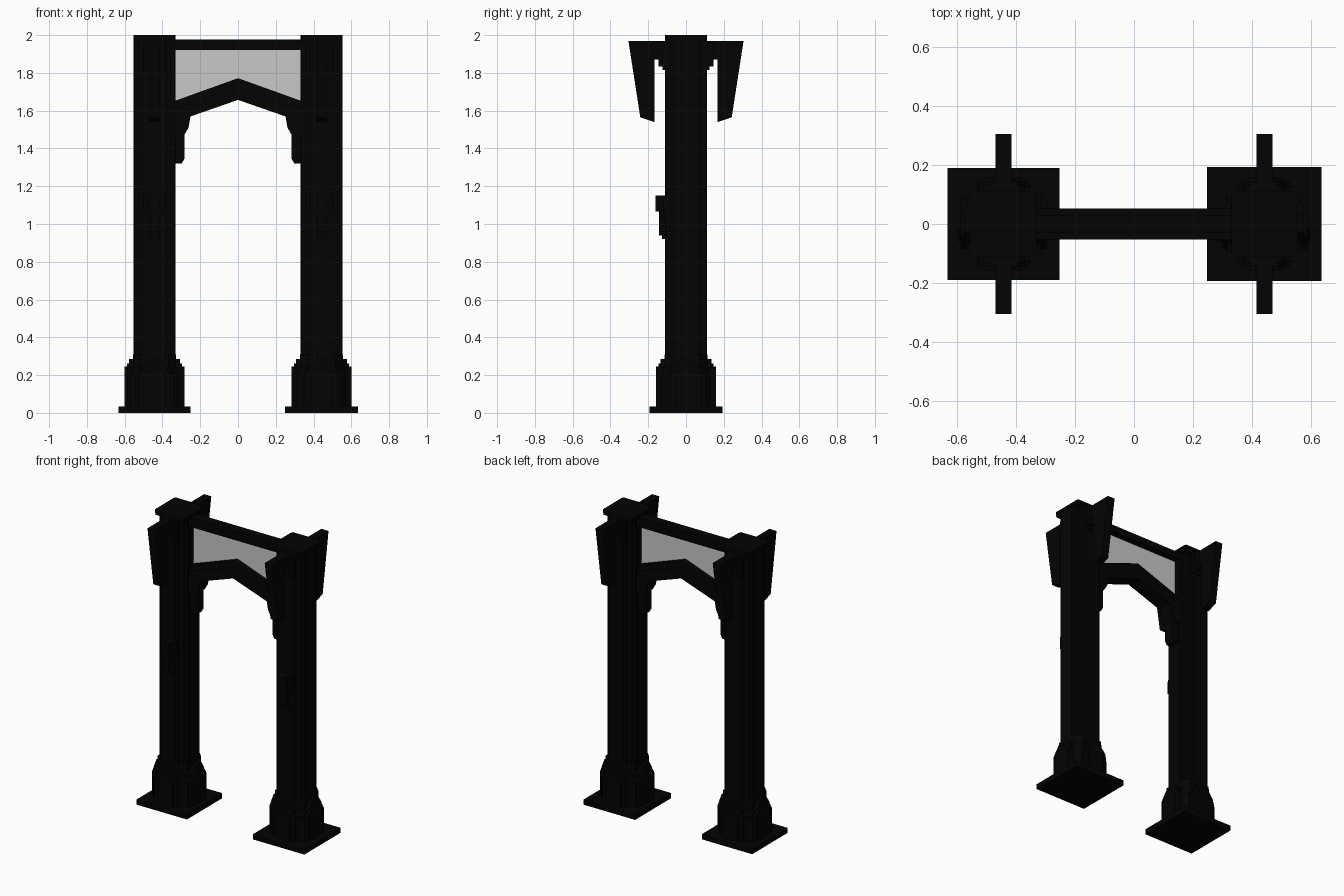
import bpy, bmesh, math
from mathutils import Matrix

cube = bpy.data.objects.get("Cube")
if cube:
    bpy.data.objects.remove(cube, do_unlink=True)


def material(name, value):
    m = bpy.data.materials.new(name)
    m.use_nodes = True
    colour = (value, value, value, 1)
    m.diffuse_color = colour
    bsdf = next(n for n in m.node_tree.nodes if n.type == 'BSDF_PRINCIPLED')
    bsdf.inputs["Base Color"].default_value = colour
    return m


BLACK = material("black_stone", 0.001)
GREY = material("grey_panel", 0.58)
CX = 0.442  # distance of each pillar from the middle


def prism(bm, points, lo, hi, axis='z', turn=0, shift=0):
    """Extrude a flat outline along an axis, then turn about z and shift in x."""
    place = {'z': lambda a, b, t: (a, b, t),
             'y': lambda a, b, t: (a, t, b),
             'x': lambda a, b, t: (t, a, b)}[axis]
    ends = [[bm.verts.new(place(a, b, t)) for a, b in points] for t in (lo, hi)]
    bm.faces.new(ends[0])
    bm.faces.new(ends[1][::-1])
    n = len(points)
    for i in range(n):
        j = (i + 1) % n
        bm.faces.new((ends[0][i], ends[1][i], ends[1][j], ends[0][j]))
    verts = ends[0] + ends[1]
    matrix = Matrix.Translation((shift, 0, 0)) @ Matrix.Rotation(turn, 4, 'Z')
    bmesh.ops.transform(bm, matrix=matrix, verts=verts)


def rect(a0, a1, b0, b1):
    return [(a0, b0), (a1, b0), (a1, b1), (a0, b1)]


def square(r):
    return rect(-r, r, -r, r)


def octagon(r, cut):
    k = r - cut
    return [(-k, -r), (k, -r), (r, -k), (r, k), (k, r), (-k, r), (-r, k), (-r, -k)]


def house(w, z0, eave, peak, flat):
    return [(-w, z0), (w, z0), (w, eave), (flat, peak), (-flat, peak), (-w, eave)]


def shield(w, top, shoulder, tip, flat):
    return [(-w, top), (-w, shoulder), (-flat, tip), (flat, tip), (w, shoulder), (w, top)]


def finish(bm, name, mat=BLACK):
    bmesh.ops.recalc_face_normals(bm, faces=bm.faces)
    mesh = bpy.data.meshes.new(name)
    bm.to_mesh(mesh)
    bm.free()
    mesh.materials.append(mat)
    ob = bpy.data.objects.new(name, mesh)
    bpy.context.collection.objects.link(ob)
    return ob


QUARTERS = [i * math.pi / 2 for i in range(4)]

for side, label, plate in ((-1, "right", 0.19), (1, "left", 0.194)):
    x = side * CX

    # Floor plate
    bm = bmesh.new()
    prism(bm, square(plate), 0, 0.035, shift=x)
    finish(bm, label + "_floor_plate")

    # Stepped base with nested gabled panels on four sides
    bm = bmesh.new()
    prism(bm, octagon(0.13, 0.03), 0.035, 0.2, shift=x)
    prism(bm, octagon(0.125, 0.045), 0.2, 0.24, shift=x)
    prism(bm, octagon(0.113, 0.04), 0.24, 0.31, shift=x)
    for q in QUARTERS:
        prism(bm, house(0.07, 0.035, 0.24, 0.285, 0.03), -0.134, -0.1, 'y', q, x)
        prism(bm, house(0.085, 0.035, 0.2, 0.262, 0.04), -0.146, -0.1, 'y', q, x)
        prism(bm, house(0.058, 0.035, 0.2, 0.245, 0.02), -0.158, -0.1, 'y', q, x)
    finish(bm, label + "_base")

    # Shaft: square core with two stepped strips on each face
    bm = bmesh.new()
    prism(bm, square(0.086), 0.28, 1.98, shift=x)
    for q in QUARTERS:
        prism(bm, rect(-0.065, 0.065, -0.105, -0.08), 0.28, 1.98, turn=q, shift=x)
        prism(bm, rect(-0.045, 0.045, -0.11, -0.08), 0.28, 1.98, turn=q, shift=x)
    finish(bm, label + "_shaft")

    # Cap
    bm = bmesh.new()
    prism(bm, square(0.105), 1.965, 1.98, shift=x)
    prism(bm, octagon(0.112, 0.008), 1.98, 2.0, shift=x)
    finish(bm, label + "_cap")

    # Tapered fins hung on brackets, front and back
    bm = bmesh.new()
    fin = [(-0.305, 1.97), (-0.242, 1.565), (-0.168, 1.54), (-0.168, 1.97)]
    for q in (0, math.pi):
        prism(bm, fin, -0.027, 0.027, 'x', q, x)
        prism(bm, rect(-0.17, -0.1, 1.87, 1.968), -0.027, 0.027, 'x', q, x)
        prism(bm, rect(-0.145, -0.1, 1.835, 1.965), -0.045, 0.045, 'x', q, x)
        prism(bm, rect(-0.125, -0.1, 1.815, 1.96), -0.06, 0.06, 'x', q, x)
    finish(bm, label + "_fins")

    # Layered shield ornament on the front
    bm = bmesh.new()
    prism(bm, shield(0.06, 1.15, 1.08, 1.0, 0.015), -0.118, -0.1, 'y', shift=x)
    prism(bm, shield(0.045, 1.15, 1.07, 1.02, 0.02), -0.14, -0.1, 'y', shift=x)
    prism(bm, rect(-0.03, 0.03, 1.065, 1.15), -0.162, -0.1, 'y', shift=x)
    prism(bm, rect(-0.02, 0.02, 0.94, 1.07), -0.143, -0.1, 'y', shift=x)
    prism(bm, rect(-0.03, 0.03, 0.92, 0.96), -0.128, -0.1, 'y', shift=x)
    finish(bm, label + "_shield")

    # Corbel under the springing of the arch
    bm = bmesh.new()
    wide = [(0.36, 1.58), (0.25, 1.58), (0.262, 1.51), (0.285, 1.47), (0.36, 1.44)]
    slim = [(0.36, 1.5), (0.284, 1.5), (0.284, 1.345), (0.298, 1.32), (0.36, 1.32)]
    for outline, half in ((wide, 0.05), (slim, 0.035)):
        prism(bm, [(side * a, b) for a, b in outline], -half, half, 'y')
    finish(bm, label + "_corbel")

# Pointed arch made of two stepped bands
bm = bmesh.new()
for top, bottom, half in ((0, 0.065, 0.038), (0.04, 0.115, 0.052)):
    for s in (-1, 1):
        band = [(0, 1.772 - top), (s * 0.345, 1.648 - top),
                (s * 0.345, 1.648 - bottom - 0.01),
                (s * 0.25, 1.685 - bottom), (0, 1.772 - bottom)]
        prism(bm, band, -half, half, 'y')
finish(bm, "arch")

# Top beam with a raised middle rail
bm = bmesh.new()
prism(bm, rect(-0.345, 0.345, 1.922, 1.965), -0.052, 0.052, 'y')
prism(bm, rect(-0.345, 0.345, 1.96, 1.977), -0.03, 0.03, 'y')
finish(bm, "top_beam")

# Infill panel between beam and arch
bm = bmesh.new()
panel = [(-0.335, 1.64), (0, 1.76), (0.335, 1.64), (0.335, 1.93), (-0.335, 1.93)]
prism(bm, panel, -0.004, 0.004, 'y')
finish(bm, "infill_panel", GREY)
